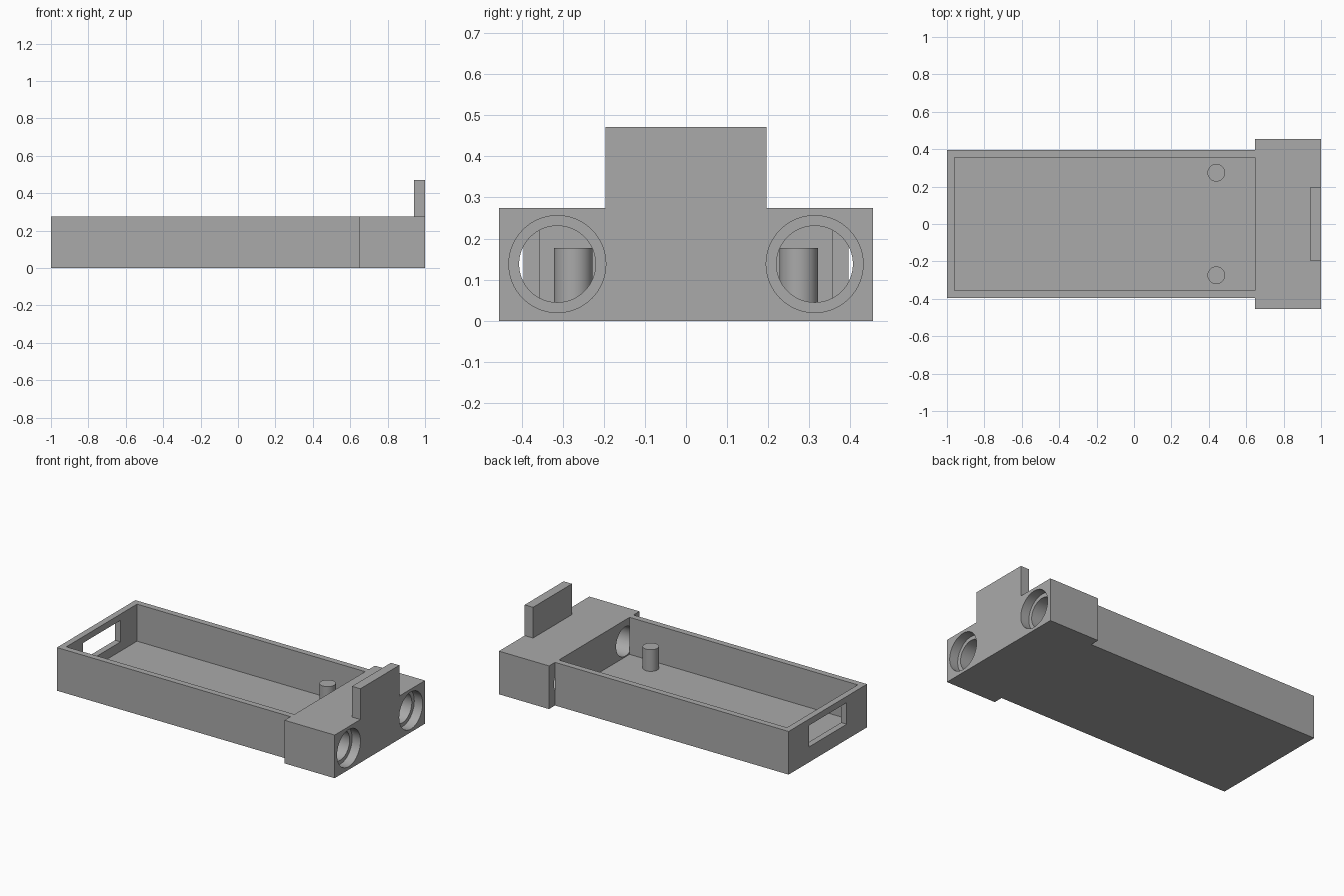
import bpy
import math

cube = bpy.data.objects.get("Cube")
if cube:
    bpy.data.objects.remove(cube, do_unlink=True)

# One plain grey plastic
grey = bpy.data.materials.new("grey plastic")
grey.use_nodes = True
colour = (0.4, 0.4, 0.4, 1)
grey.diffuse_color = colour
grey.node_tree.nodes["Principled BSDF"].inputs["Base Color"].default_value = colour

HEIGHT = 0.275
WALL = 0.039
TRAY_Y = 0.395
BLOCK_X = 0.647
BLOCK_Y = 0.455


def finish(name):
    obj = bpy.context.object
    obj.name = name
    obj.data.materials.append(grey)
    return obj


def box(name, x, y, z):
    """Box spanning the given (low, high) ranges."""
    spans = (x, y, z)
    bpy.ops.mesh.primitive_cube_add(size=1, location=[(a + b) / 2 for a, b in spans])
    obj = finish(name)
    obj.scale = [b - a for a, b in spans]
    bpy.ops.object.transform_apply(location=True, rotation=False, scale=True)
    return obj


def cylinder(name, radius, low, high, axis_x=False):
    """Cylinder between two end points along x or z."""
    length = high[0] - low[0] if axis_x else high[2] - low[2]
    bpy.ops.mesh.primitive_cylinder_add(
        vertices=64, radius=radius, depth=length,
        location=[(a + b) / 2 for a, b in zip(low, high)],
        rotation=(0, math.pi / 2 if axis_x else 0, 0))
    return finish(name)


def combine(target, tool, operation):
    """Apply a boolean and discard the tool."""
    mod = target.modifiers.new(operation.lower(), "BOOLEAN")
    mod.operation = operation
    mod.solver = "EXACT"
    mod.object = tool
    tool.hide_render = True
    bpy.context.view_layer.objects.active = target
    bpy.ops.object.modifier_apply(modifier=mod.name)
    bpy.data.objects.remove(tool, do_unlink=True)


def smooth(obj):
    bpy.ops.object.select_all(action="DESELECT")
    obj.select_set(True)
    bpy.context.view_layer.objects.active = obj
    bpy.ops.object.shade_smooth_by_angle(angle=math.radians(30))


# Long tray joined to the wider end block and its upright tab
housing = box("housing", (-1, BLOCK_X + 0.1), (-TRAY_Y, TRAY_Y), (0, HEIGHT))
combine(housing, box("end_block", (BLOCK_X, 1), (-BLOCK_Y, BLOCK_Y), (0, HEIGHT)), "UNION")
combine(housing, box("upright_tab", (0.941, 1), (-0.196, 0.196), (0.1, 0.471)), "UNION")

# Open cavity and the window in the far end wall
inner = TRAY_Y - WALL
combine(housing, box("cavity", (-1 + WALL, BLOCK_X), (-inner, inner), (WALL, 0.4)), "DIFFERENCE")
combine(housing, box("window", (-1.1, -0.9), (-0.19, 0.19), (0.098, 0.235)), "DIFFERENCE")

# Stepped round ports through the block, and a locating peg behind each
for side, label in ((-1, "right"), (1, "left")):
    y, z = side * 0.313, 0.138
    combine(housing, cylinder("bore", 0.093, (BLOCK_X, y, z), (1.1, y, z), True), "DIFFERENCE")
    combine(housing, cylinder("counterbore", 0.118, (0.941, y, z), (1.1, y, z), True), "DIFFERENCE")
    peg_y = side * 0.274
    smooth(cylinder(label + "_peg", 0.047, (0.44, peg_y, WALL - 0.01), (0.44, peg_y, 0.177)))

smooth(housing)
